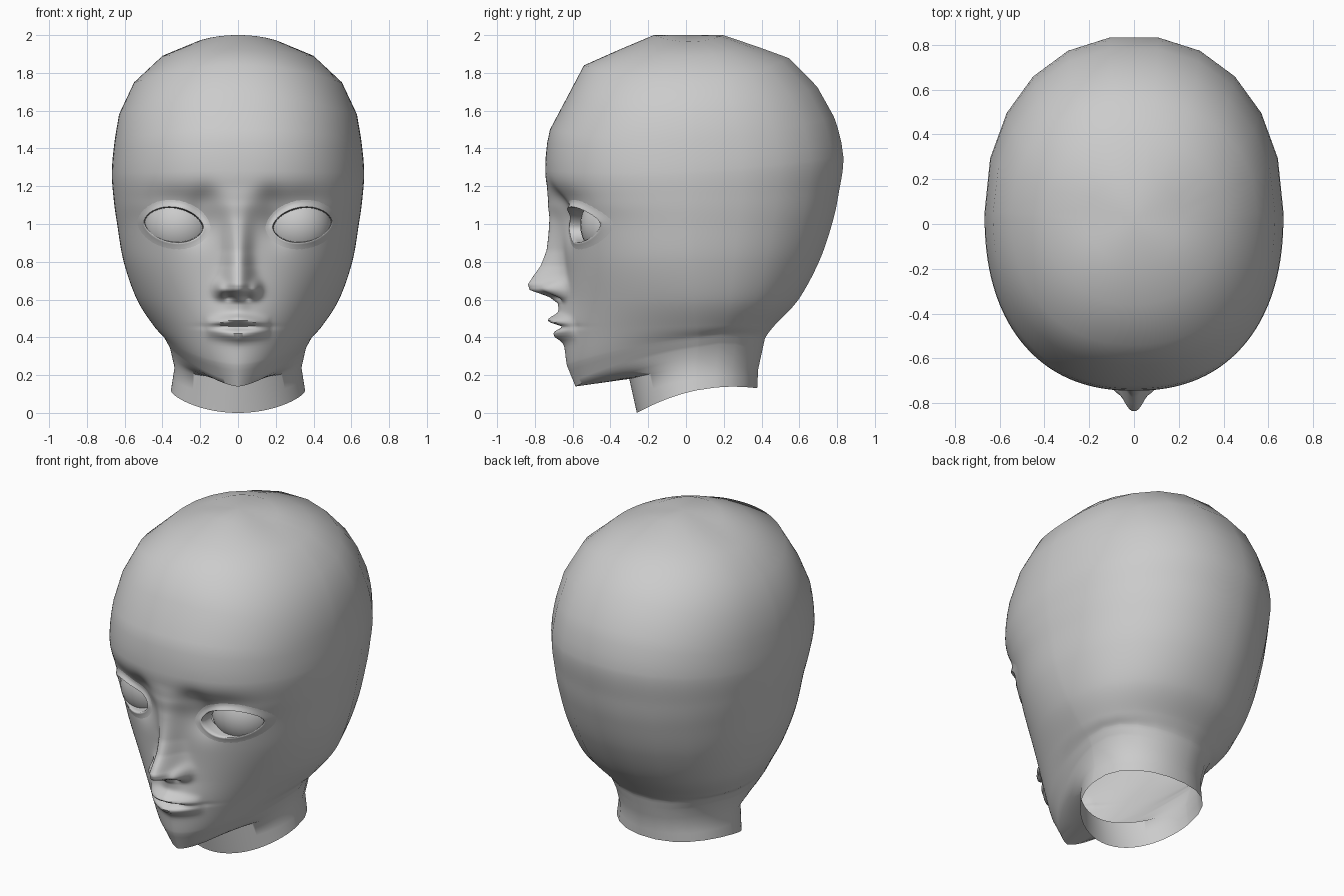
import bpy, bmesh, math
from mathutils import Vector
from mathutils.bvhtree import BVHTree

if "Cube" in bpy.data.objects:
    bpy.data.objects.remove(bpy.data.objects["Cube"])

skin = bpy.data.materials.new("plain_grey")
skin.diffuse_color = (0.6, 0.6, 0.6, 1)
skin.use_nodes = True
skin.node_tree.nodes["Principled BSDF"].inputs["Base Color"].default_value = skin.diffuse_color

# Rings from crown to neck: front y, front z, back y, back z,
# half width, side z, y of widest point, front exponent, rows to next ring
RINGS = [
    (.02, 2.0, .02, 2.0, .0, 2.0, .02, 2.1, 1),
    (-.17, 2.0, .2, 2.0, .22, 1.965, .02, 2.1, 1),
    (-.36, 1.92, .38, 1.94, .40, 1.89, .04, 2.1, 1),
    (-.54, 1.84, .55, 1.88, .55, 1.75, .05, 2.2, 1),
    (-.63, 1.67, .70, 1.73, .63, 1.58, .05, 2.3, 1),
    (-.72, 1.5, .79, 1.57, .652, 1.45, .05, 2.3, 3),
    (-.745, 1.28, .84, 1.36, .668, 1.28, .05, 2.3, 8),
    (-.715, 1.12, .815, 1.16, .658, 1.13, .05, 2.25, 9),
    (-.67, 1.0, .78, 1.0, .64, 1.0, .05, 2.2, 14),
    (-.645, .8, .71, .8, .605, .8, .05, 2.1, 18),
    (-.64, .62, .60, .6, .535, .6, .07, 2.0, 20),
    (-.642, .42, .47, .46, .445, .46, .08, 1.9, 10),
    (-.63, .25, .42, .39, .39, .40, .08, 1.75, 4),
    (-.585, .14, .405, .32, .36, .345, .07, 1.55, 2),
    (-.30, .18, .385, .23, .336, .24, .06, 1.9, 2),
    (-.26, .0, .38, .13, .355, .12, .06, 2.0, 1),
]
# Nose ridge: height, projection, half thickness
NOSE = [(1.2, 0, .09), (1.12, .015, .085), (1.0, .055, .07), (.86, .088, .062),
        (.78, .125, .064), (.72, .17, .072), (.68, .196, .078), (.65, .185, .08),
        (.615, .08, .08), (.58, .025, .06), (.53, .005, .05), (.5, 0, .05)]


def bump(x, z, cx, cz, sx, sz):
    return math.exp(-((x - cx) / sx) ** 2 - ((z - cz) / sz) ** 2)


def relief(x, z):
    """Forward projection of the facial features."""
    x, d = abs(x), 0
    for (z0, a0, s0), (z1, a1, s1) in zip(NOSE, NOSE[1:]):
        if z1 < z <= z0:
            k = (z0 - z) / (z0 - z1)
            d += (a0 + (a1 - a0) * k) * math.exp(-(x / (s0 + (s1 - s0) * k)) ** 2.3)
    d += .06 * bump(x, z, .092, .655, .03, .04)          # nostril wings
    d -= .03 * bump(x, z, .048, .61, .022, .016)         # nostrils
    d -= .055 * bump(x, z, .21, 1.02, .085, .11)         # inner eye hollow
    d -= .025 * bump(x, z, .17, 1.13, .07, .07)          # beside the bridge
    d -= .03 * bump(x, z, .33, 1.12, .14, .075)          # below the brow
    d += .03 * bump(x, z, 0, .49, .14, .1)               # muzzle
    lip = max(0, 1 - (x / .175) ** 2) ** .8
    d += lip * .06 * bump(0, z, 0, .492 - .12 * x, 1, .028)
    d += lip * .045 * bump(0, z, 0, .412 + .12 * x, 1, .03)
    d -= .036 * bump(x, z, 0, .457, .13, .013)           # mouth line
    return d


def interpolate(i, k):
    p = [RINGS[max(0, min(len(RINGS) - 1, i + j))] for j in (-1, 0, 1, 2)]
    if i >= 12 or k == 0:
        return [b + (c - b) * k for b, c in zip(p[1], p[2])]
    return [.5 * (2 * b + (c - a) * k + (2 * a - 5 * b + 4 * c - d) * k * k
                  + (3 * b - a - 3 * c + d) * k ** 3) for a, b, c, d in zip(*p)]


def ring_points(r):
    yf, zf, yb, zb, w, zs, yc, p, _ = r
    angles = [math.pi * j / 11 for j in range(11)]
    # front columns crowd towards the middle of the face
    angles += [math.pi * (1 + j / 100 + .07 * math.sin(math.tau * j / 100))
               for j in range(100)]
    points = []
    for t in angles:
        c, s = math.cos(t), math.sin(t)
        e = 2 / (p if s < 0 else 2.15)
        x = math.copysign(abs(c) ** e, c) * w
        s = math.copysign(abs(s) ** e, s)
        y = yc + s * ((yb - yc) if s > 0 else (yc - yf))
        z = zs + s * (zb - zf) / 2 + s * s * ((zf + zb) / 2 - zs)
        if s < 0 and y < -.33:
            y -= relief(x, z)
        points.append((x, y, z))
    return points


def finish(name, bm):
    bmesh.ops.recalc_face_normals(bm, faces=bm.faces)
    mesh = bpy.data.meshes.new(name)
    bm.to_mesh(mesh)
    bm.free()
    mesh.materials.append(skin)
    obj = bpy.data.objects.new(name, mesh)
    bpy.context.collection.objects.link(obj)
    bpy.ops.object.select_all(action='DESELECT')
    obj.select_set(True)
    bpy.context.view_layer.objects.active = obj
    bpy.ops.object.shade_smooth_by_angle(angle=math.radians(60))
    return obj


def loft(bm, loops):
    rows = [[bm.verts.new(p) for p in loop] for loop in loops]
    for a, b in zip(rows, rows[1:]):
        for j in range(len(a)):
            k = (j + 1) % len(a)
            bm.faces.new((a[j], a[k], b[k], b[j]))


# Head and open neck
rings = [ring_points(interpolate(i, k / r[8]))
         for i, r in enumerate(RINGS[:-1]) for k in range(r[8])]
rings.append(ring_points(RINGS[-1]))
bm = bmesh.new()
loft(bm, rings)
bmesh.ops.remove_doubles(bm, verts=bm.verts, dist=.0005)
surface = BVHTree.FromBMesh(bm)

# Eye openings
EX, EZ, EW, EH = .34, .995, .155, .092


def in_eye(p):
    u = (abs(p.x) - EX) / EW
    return p.y < -.3 and math.hypot(u, (p.z - EZ - .015 * u) / EH) < 1.15


bmesh.ops.delete(bm, geom=[f for f in bm.faces if in_eye(f.calc_center_median())],
                 context='FACES')
finish("head", bm)

# Eyelids: loop radius and height above the skin
LIDS = [(1.5, -.002), (1.36, .002), (1.22, .006), (1.12, .013), (1.04, .017),
        (1.0, .012), (.98, -.015), (.96, -.07)]
for side, label in ((1, "left"), (-1, "right")):
    loops = []
    for r, lift in LIDS:
        loop = []
        for j in range(40):
            t = 2 * math.pi * j / 40
            c, s = math.cos(t), math.sin(t)
            x = side * (EX + c * (EW + (r - 1) * .09))
            z = EZ + .015 * c + s * r * EH * abs(s) ** .15
            hit = surface.ray_cast(Vector((x, -2, z)), Vector((0, 1, 0)))[0]
            fold = 1 + .5 * s if lift > 0 else 1
            loop.append((x, hit.y - lift * fold, z))
        loops.append(loop)
    bm = bmesh.new()
    loft(bm, loops)
    finish(label + "_eyelids", bm)

    # Eyeball
    bm = bmesh.new()
    bmesh.ops.create_uvsphere(bm, u_segments=32, v_segments=20, radius=.19)
    bmesh.ops.translate(bm, verts=bm.verts, vec=(side * .31, -.37, .995))
    finish(label + "_eyeball", bm)
